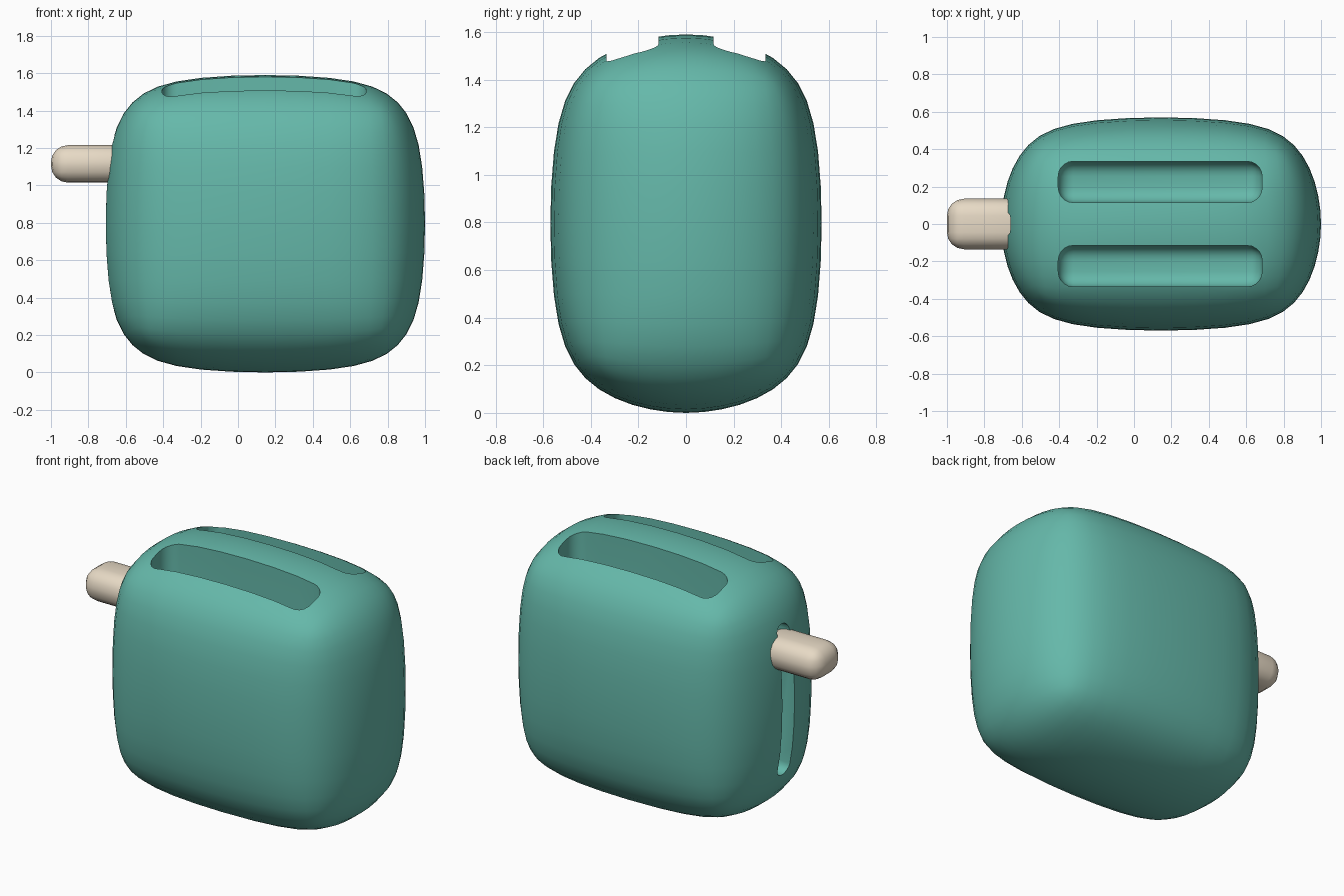
import bpy, bmesh
from mathutils import Vector

if "Cube" in bpy.data.objects:
    bpy.data.objects.remove(bpy.data.objects["Cube"])


def paint(name, rgb):
    m = bpy.data.materials.new(name)
    m.diffuse_color = (*rgb, 1)
    m.use_nodes = True
    m.node_tree.nodes["Principled BSDF"].inputs["Base Color"].default_value = m.diffuse_color
    return m


def activate(ob):
    bpy.ops.object.select_all(action='DESELECT')
    ob.select_set(True)
    bpy.context.view_layer.objects.active = ob


def rounded_box(name, lo, hi, bevel, segments, subdiv=0, mat=None):
    """Bevelled box, optionally subdivided, fitted to the given bounds."""
    lo, hi = Vector(lo), Vector(hi)
    size = hi - lo
    bm = bmesh.new()
    bmesh.ops.create_cube(bm, size=1)
    bmesh.ops.scale(bm, vec=size, verts=bm.verts)
    bmesh.ops.bevel(bm, geom=bm.edges[:], offset=bevel, segments=segments,
                    profile=0.5, affect='EDGES')
    me = bpy.data.meshes.new(name)
    bm.to_mesh(me)
    bm.free()
    ob = bpy.data.objects.new(name, me)
    bpy.context.collection.objects.link(ob)
    activate(ob)
    if subdiv:
        mod = ob.modifiers.new("Subdivision", 'SUBSURF')
        mod.levels = mod.render_levels = subdiv
        bpy.ops.object.modifier_apply(modifier=mod.name)
    ext = [max(v.co[i] for v in ob.data.vertices) for i in range(3)]
    mid = (lo + hi) / 2
    for v in ob.data.vertices:
        v.co = Vector(v.co[i] * size[i] / 2 / ext[i] + mid[i] for i in range(3))
    if mat:
        ob.data.materials.append(mat)
    return ob


teal = paint("teal", (0.13, 0.48, 0.40))
cream = paint("cream", (0.80, 0.70, 0.56))

# Puffy toaster body
body = rounded_box("body", (-0.71, -0.57, 0), (1.0, 0.57, 1.59), 0.42, 2, 2, teal)

# Cutters: two bread slots and the lever slit
cutters = [rounded_box("slot_cutter", (-0.405, y - 0.11, 0.75), (0.685, y + 0.11, 1.95),
                       0.08, 5, 0, teal) for y in (-0.225, 0.225)]
cutters.append(rounded_box("slit_cutter", (-0.95, -0.06, 0.33), (-0.53, 0.06, 1.27),
                           0.055, 4, 0, teal))
for c in cutters:
    activate(body)
    mod = body.modifiers.new("Cut", 'BOOLEAN')
    mod.operation, mod.solver, mod.object = 'DIFFERENCE', 'EXACT', c
    bpy.ops.object.modifier_apply(modifier=mod.name)
    bpy.data.objects.remove(c)

# Push-down lever
lever = rounded_box("lever", (-1.0, -0.135, 1.015), (-0.56, 0.135, 1.215), 0.09, 4, 0, cream)

for ob in (body, lever):
    activate(ob)
    bpy.ops.object.shade_smooth_by_angle(angle=0.7)
